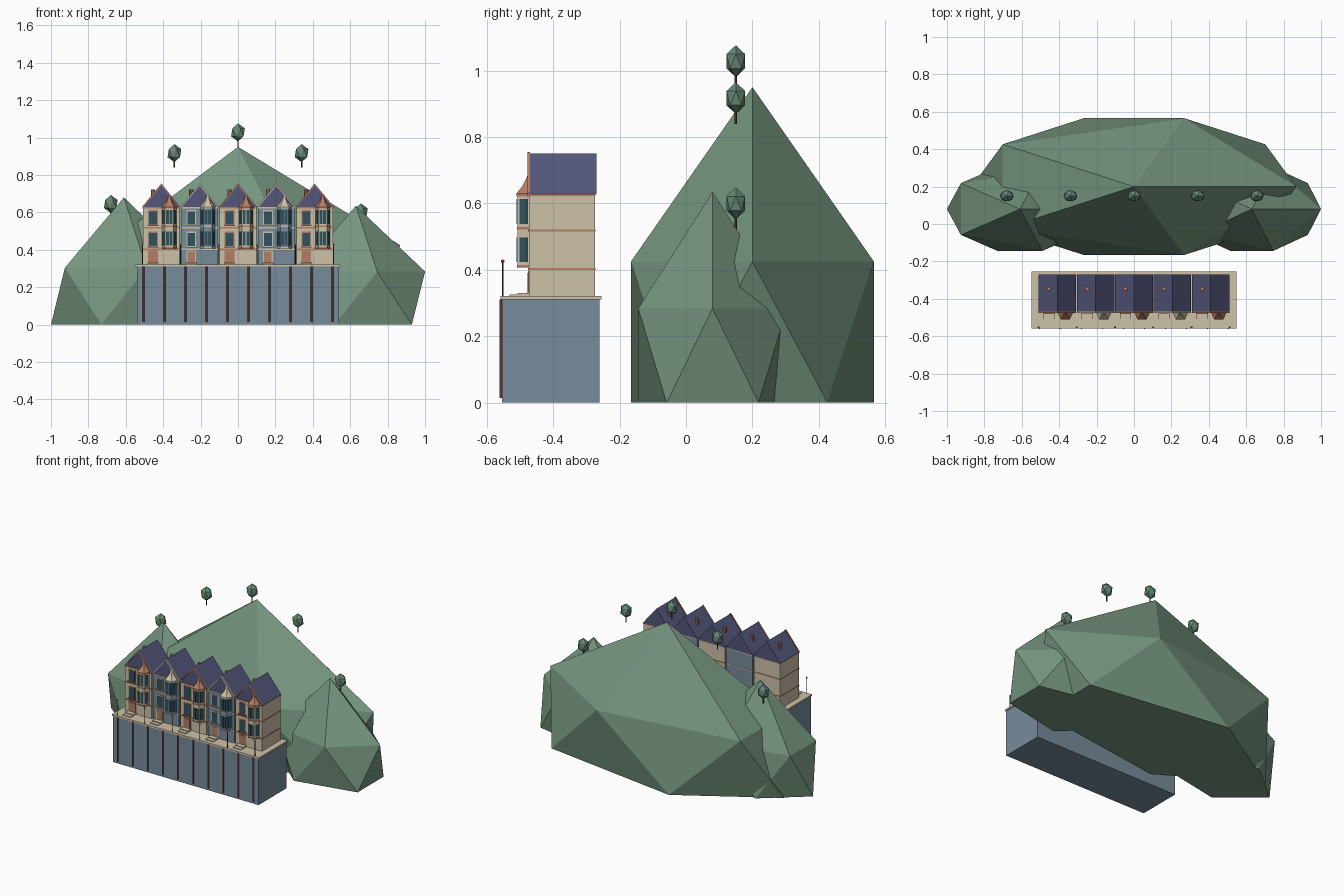
import bpy, bmesh, math
from mathutils import Vector

if "Cube" in bpy.data.objects:
    bpy.data.objects.remove(bpy.data.objects["Cube"], do_unlink=True)


def material(name, hexcode):
    lin = [((int(hexcode[i:i + 2], 16) / 255 + 0.055) / 1.055) ** 2.4 for i in (0, 2, 4)]
    m = bpy.data.materials.new(name)
    m.use_nodes = True
    m.diffuse_color = (*lin, 1)
    m.node_tree.nodes["Principled BSDF"].inputs["Base Color"].default_value = (*lin, 1)
    return m


HILL = material("hill green", "75957F".lower())
LEAF = material("leaf green", "668875")
CREAM = material("cream stone", "CEC2A8")
BLUE = material("slate blue wall", "778C9B")
ROOF = material("navy roof", "54567A")
TERRA = material("terracotta", "B57D64")
BROWN = material("rust brown", "7D5040")
GLASS = material("dark teal glass", "2F5260")
WOOD = material("dark wood", "4A3A30")


def finish(name, bm, mat):
    bmesh.ops.recalc_face_normals(bm, faces=bm.faces)
    me = bpy.data.meshes.new(name)
    bm.to_mesh(me)
    bm.free()
    me.materials.append(mat)
    ob = bpy.data.objects.new(name, me)
    bpy.context.collection.objects.link(ob)
    return ob


def loft(name, rings, mat):
    """Skin equal-sized rings of points and cap both ends."""
    bm = bmesh.new()
    vs = [[bm.verts.new(p) for p in r] for r in rings]
    n = len(vs[0])
    for a, b in zip(vs, vs[1:]):
        for i in range(n):
            j = (i + 1) % n
            bm.faces.new((a[i], a[j], b[j], b[i]))
    bm.faces.new(vs[0])
    bm.faces.new(vs[-1])
    bmesh.ops.remove_doubles(bm, verts=bm.verts, dist=0.0001)
    return finish(name, bm, mat)


def prism(name, plan, z0, z1, mat):
    return loft(name, [[(x, y, z) for x, y in plan] for z in (z0, z1)], mat)


def box(name, x0, x1, y0, y1, z0, z1, mat):
    return prism(name, [(x0, y0), (x1, y0), (x1, y1), (x0, y1)], z0, z1, mat)


def rod(name, x, y, z0, z1, r, mat, n=6):
    plan = [(x + r * math.cos(math.tau * i / n), y + r * math.sin(math.tau * i / n)) for i in range(n)]
    return prism(name, plan, z0, z1, mat)


def rock(name, centre, size, mat, floor=None):
    """Stretched icosahedron, optionally flattened at a floor level."""
    bm = bmesh.new()
    bmesh.ops.create_icosphere(bm, subdivisions=1, radius=1)
    for v in bm.verts:
        v.co = Vector([c + s * k for c, s, k in zip(centre, size, v.co)])
        if floor is not None:
            v.co.z = max(v.co.z, floor)
    return finish(name, bm, mat)


def pane(name, p, q, a, b, z0, z1, mat, out=0.003):
    """Thin plate covering the part a..b of the plan segment p-q."""
    p, q = Vector(p), Vector(q)
    d = q - p
    n = Vector((d.y, -d.x)).normalized() * out
    s, e = p + d * a, p + d * b
    return prism(name, [s - n, e - n, e + n, s + n], z0, z1, mat)


# Hills
rock("main_hill", (0, 0.2, 0), (0.97, 0.43, 0.95), HILL, 0)
rock("right_hill", (-0.61, 0.08, 0), (0.436, 0.263, 0.68), HILL, 0)
rock("left_hill", (0.63, 0.08, 0), (0.414, 0.263, 0.635), HILL, 0)

# Trees
for x, z in ((-0.68, 0.645), (-0.34, 0.917), (0, 1.028), (0.34, 0.917), (0.657, 0.6)):
    rock("tree_crown", (x, 0.15, z), (0.041, 0.033, 0.048), LEAF)
    rod("tree_trunk", x, 0.15, z - 0.078, z, 0.004, WOOD)

# Quay wall with pipes, paving and lamps
box("quay_wall", -0.541, 0.541, -0.554, -0.26, 0, 0.31, BLUE)
box("quay_paving", -0.547, 0.547, -0.558, -0.255, 0.31, 0.321, CREAM)
for i in range(10):
    rod("wall_pipe", -0.505 + i * 0.1122, -0.557, 0.014, 0.31, 0.005, BROWN)
for i in range(6):
    x = -0.511 + i * 0.2045
    rod("lamp_post", x, -0.552, 0.32, 0.422, 0.003, WOOD)
    rock("lamp_globe", (x, -0.552, 0.426), (0.006, 0.006, 0.006), TERRA)

# Terraced houses
FRONT, BACK, GROUND, EAVES, RIDGE = -0.472, -0.274, 0.321, 0.628, 0.75
FLOORS = (0.403, 0.518)


def bay_plan(cx, s):
    return [(cx + s * dx, FRONT + 0.002 + s * dy)
            for dx, dy in ((-0.039, 0), (-0.022, -0.037), (0.022, -0.037), (0.039, 0))]


def house(cx, wall, trim, cap):
    w = 0.098
    box("house_body", cx - w, cx + w, FRONT, BACK, GROUND, EAVES, wall)
    # Gabled roof with raking trim
    gable = [(cx - w - 0.003, EAVES), (cx + w + 0.003, EAVES), (cx, RIDGE)]
    loft("house_roof", [[(x, y, z) for x, z in gable] for y in (FRONT, BACK + 0.004)], ROOF)
    for s in (-1, 1):
        rake = [(cx, RIDGE + 0.004), (cx + s * (w + 0.003), EAVES + 0.003),
                (cx + s * (w + 0.003), EAVES - 0.006), (cx, RIDGE - 0.007)]
        loft("gable_trim", [[(x, y, z) for x, z in rake] for y in (FRONT - 0.005, FRONT + 0.003)], trim)
    rod("chimney_pot", cx - 0.045, -0.346, 0.67, 0.722, 0.011, TERRA, 8)
    # Floor bands
    for z in (*FLOORS, EAVES - 0.003):
        box("floor_band", cx - w - 0.002, cx + w + 0.002, FRONT - 0.003, BACK + 0.002,
            z - 0.003, z + 0.003, trim if wall == BLUE else TERRA)
    # Door, steps and flat windows
    dx = cx - 0.045
    box("door_frame", dx - 0.026, dx + 0.026, FRONT - 0.003, FRONT, GROUND, 0.397, trim)
    box("door", dx - 0.02, dx + 0.02, FRONT - 0.005, FRONT, GROUND, 0.391, TERRA)
    for i in range(2):
        box("door_step", dx - 0.03, dx + 0.03, FRONT - 0.06 + i * 0.025, FRONT,
            GROUND, GROUND + 0.005 * (i + 1), CREAM)
    for z in FLOORS:
        box("window_frame", dx - 0.026, dx + 0.026, FRONT - 0.003, FRONT, z + 0.012, z + 0.094, trim)
        box("window_glass", dx - 0.021, dx + 0.021, FRONT - 0.005, FRONT, z + 0.017, z + 0.086, GLASS)
        box("window_sill", dx - 0.029, dx + 0.029, FRONT - 0.009, FRONT, z + 0.009, z + 0.015, trim)
    # Bay window over two floors
    bx = cx + 0.043
    prism("bay_body", bay_plan(bx, 1), 0.407, EAVES, wall)
    plan = bay_plan(bx, 1)
    for z in FLOORS:
        prism("bay_band", bay_plan(bx, 1.06), z + 0.004, z + 0.011, trim)
        for p, q in zip(plan, plan[1:]):
            spans = ((0.1, 0.46), (0.54, 0.9)) if p[1] == q[1] else ((0.2, 0.8),)
            for a, b in spans:
                pane("bay_glass", p, q, a, b, z + 0.02, z + 0.095, GLASS)
    prism("bay_cornice", bay_plan(bx, 1.08), EAVES - 0.007, EAVES + 0.002, trim)
    # Swept bay roof
    rings = [[(x, y, z) for x, y in bay_plan(bx, s)]
             for s, z in ((1.1, EAVES + 0.002), (0.6, 0.652), (0.28, 0.676), (0.05, 0.7))]
    loft("bay_roof", rings, cap)


for i in range(5):
    if i % 2:
        house(-0.41 + i * 0.205, BLUE, CREAM, CREAM)
    else:
        house(-0.41 + i * 0.205, CREAM, TERRA, TERRA)
